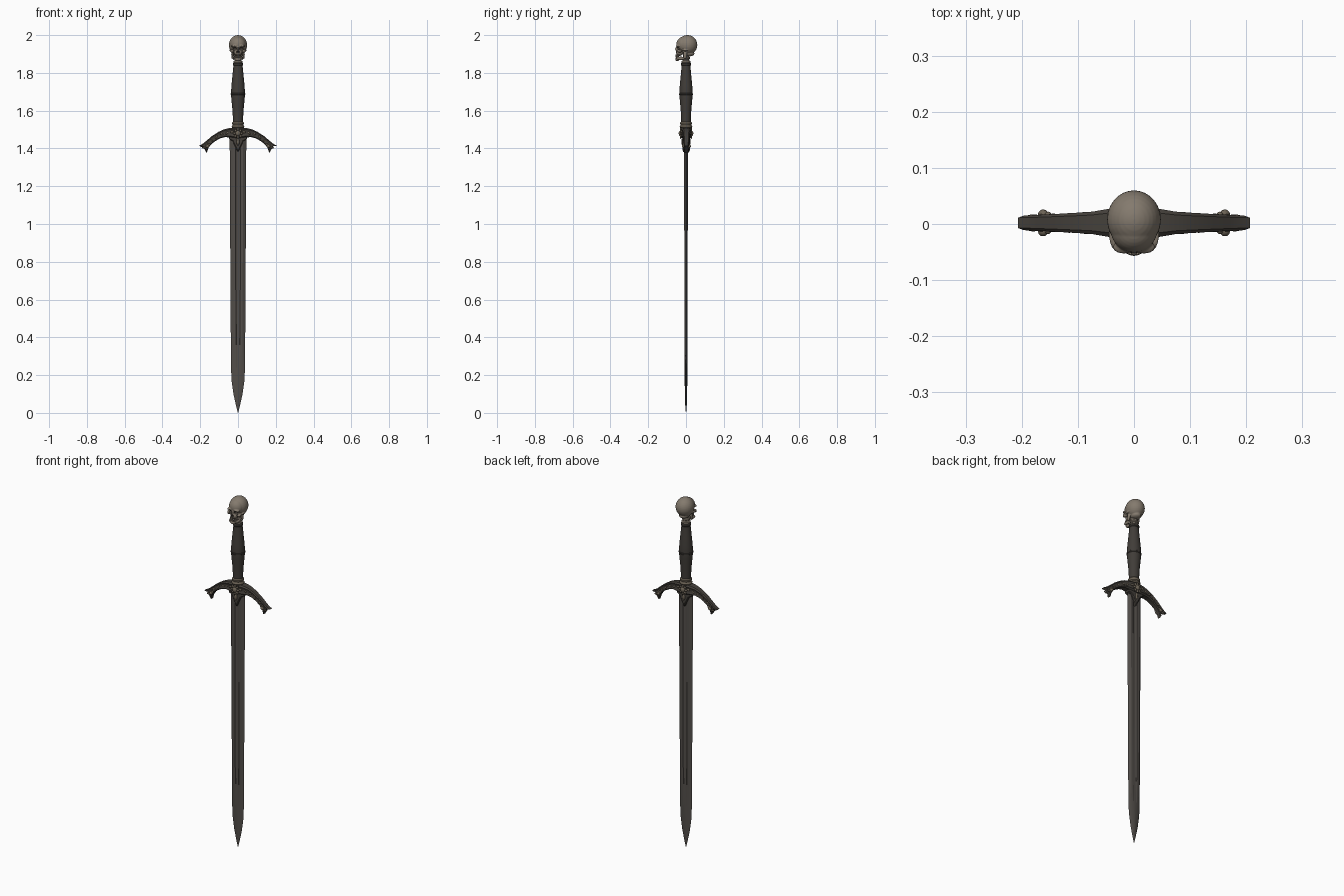
import bpy, bmesh, math
from mathutils import Matrix, Vector

if "Cube" in bpy.data.objects:
    bpy.data.objects.remove(bpy.data.objects["Cube"])


def material(name, rgb):
    m = bpy.data.materials.new(name)
    m.diffuse_color = (*rgb, 1)
    m.use_nodes = True
    m.node_tree.nodes["Principled BSDF"].inputs["Base Color"].default_value = m.diffuse_color
    return m


BONE = material("bone", (0.23, 0.195, 0.155))
HOLLOW = material("dark hollow", (0.05, 0.042, 0.034))
STEEL = material("dark steel", (0.085, 0.076, 0.068))
LEATHER = material("grip leather", (0.052, 0.046, 0.040))
IRON = material("guard iron", (0.058, 0.051, 0.043))
BRASS = material("old brass", (0.15, 0.125, 0.092))


def finish(name, bm, mats, angle=40):
    bmesh.ops.recalc_face_normals(bm, faces=bm.faces[:])
    me = bpy.data.meshes.new(name)
    bm.to_mesh(me)
    bm.free()
    ob = bpy.data.objects.new(name, me)
    bpy.context.collection.objects.link(ob)
    for m in mats:
        me.materials.append(m)
    smooth(ob, angle)
    return ob


def smooth(ob, angle):
    bpy.ops.object.select_all(action='DESELECT')
    ob.select_set(True)
    bpy.context.view_layer.objects.active = ob
    bpy.ops.object.shade_smooth_by_angle(angle=math.radians(angle))


def blob(bm, c, r, tilt=0, seg=20):
    m = Matrix.Translation(c) @ Matrix.Rotation(tilt, 4, 'Y') @ Matrix.Diagonal((*r, 1))
    bmesh.ops.create_uvsphere(bm, u_segments=seg, v_segments=seg // 2, radius=1, matrix=m)


def pair(bm, c, r, tilt=0, seg=20):
    for s in (-1, 1):
        blob(bm, (s * c[0], c[1], c[2]), r, s * tilt, seg)


def loft(bm, rings, caps=True):
    rows = [[bm.verts.new(p) for p in ring] for ring in rings]
    n = len(rows[0])
    for a, b in zip(rows, rows[1:]):
        for i in range(n):
            bm.faces.new((a[i], a[(i + 1) % n], b[(i + 1) % n], b[i]))
    if caps:
        bm.faces.new(rows[0])
        bm.faces.new(rows[-1])
    return rows


def lathe(name, profile, mat, sy=1.0, n=32, angle=35):
    bm = bmesh.new()
    loft(bm, [[(r * math.cos(2 * math.pi * i / n), sy * r * math.sin(2 * math.pi * i / n), z)
               for i in range(n)] for r, z in profile])
    return finish(name, bm, [mat], angle)


# blade: bevelled edges with a hollow fuller on both faces, fading at the point
bm = bmesh.new()
rings = []
for z, w, t, f in [(1.48, .044, .0095, 1), (1.2, .043, .0095, 1), (.7, .040, .009, 1),
                   (.36, .038, .008, .8), (.24, .037, .0075, 0), (.17, .034, .007, 0),
                   (.10, .024, .006, 0), (.05, .013, .005, 0), (0, .0006, .0006, 0)]:
    side = [(-.62, 1), (-.30, 1), (-.2, 1 - .45 * f), (0, 1 - .65 * f),
            (.2, 1 - .45 * f), (.30, 1), (.62, 1)]
    if f == 0:
        side = [(x, 1 - .55 * abs(x)) for x, _ in side]
    ring = [(-w, 0, z)] + [(x * w, -t * y, z) for x, y in side] + [(w, 0, z)]
    ring += [(x * w, t * y, z) for x, y in reversed(side)]
    rings.append(ring)
loft(bm, rings)
finish("blade", bm, [STEEL], 15)

# guard: drooping arms with flared, notched ends
bm = bmesh.new()
half = [(.0, 1.512, .0, 1.455, .029), (.045, 1.508, .043, 1.458, .025), (.075, 1.501, .069, 1.460, .020),
        (.105, 1.487, .093, 1.454, .018), (.14, 1.464, .122, 1.438, .016), (.168, 1.440, .146, 1.418, .0145),
        (.188, 1.424, .158, 1.399, .0135), (.207, 1.414, .165, 1.375, .013)]
stations = [(-a, b, -c, d, e) for a, b, c, d, e in reversed(half[1:])] + half
sect = [(0, .7), (.14, 1), (.28, .85), (.5, .85), (.72, .85), (.86, 1), (1, .7)]
rings = []
for k, (tx, tz, bx, bz, d) in enumerate(stations):
    end = k in (0, len(stations) - 1)
    pts = []
    for f, q in sect + [(f, -q) for f, q in reversed(sect)]:
        n = .011 * math.sin(math.pi * f) if end else 0
        s = 1 if tx > 0 else -1
        pts.append((tx + (bx - tx) * f - s * n, .002 - d * q, tz + (bz - tz) * f + n))
    rings.append(pts)
loft(bm, rings)
finish("guard", bm, [IRON], 30)

# raised scroll work on both faces of each arm
bm = bmesh.new()
for s in (-1, 1):
    for y in (-1, 1):
        for k in range(1, 7):
            tx, tz, bx, bz, d = half[k]
            tx2, tz2, bx2, bz2, d2 = half[min(k + 1, 7)]
            x, z = (tx + bx + tx2 + bx2) / 4, (tz + bz + tz2 + bz2) / 4
            lean = math.atan2(tz - tz2, tx2 - tx)
            blob(bm, (s * x, .002 + y * d2 * .9, z), (.011, .0035, .0045),
                 s * (lean + (.6 if k % 2 else -.6)), 12)
        blob(bm, (s * .162, .002 + y * .015, 1.412), (.010, .009, .008), s * .7, 14)
        blob(bm, (s * .153, .002 + y * .014, 1.421), (.006, .006, .006), 0, 12)
finish("guard_scrolls", bm, [BRASS])

# languet shield where guard meets the blade
bm = bmesh.new()
outline = [(-.05, 1.475), (-.046, 1.448), (-.030, 1.440), (-.018, 1.415), (0, 1.380),
           (.018, 1.415), (.030, 1.440), (.046, 1.448), (.05, 1.475), (.03, 1.5), (-.03, 1.5)]
loft(bm, [[(x * k, y, 1.45 + (z - 1.45) * k) for x, z in outline]
          for k, y in ((.85, -.018), (1, -.014), (1, .016), (.85, .020))])
finish("languet", bm, [IRON], 25)

# central bosses with petals, front and back
bm = bmesh.new()
for y in (-1, 1):
    blob(bm, (0, y * .028, 1.480), (.014, .011, .015))
    for k in range(8):
        a = k * math.pi / 4
        blob(bm, (.019 * math.cos(a), y * .027, 1.480 + .021 * math.sin(a)), (.008, .006, .006), -a, 12)
    blob(bm, (0, y * .019, 1.435), (.008, .006, .019), 0, 12)
    pair(bm, (.032, y * .024, 1.487), (.009, .006, .006), .3, 12)
finish("guard_bosses", bm, [BRASS])

# grip with swelling middle, bands and collar
lathe("grip", [(.026, 1.52), (.027, 1.56), (.030, 1.61), (.035, 1.66), (.037, 1.69),
               (.035, 1.73), (.030, 1.78), (.025, 1.83), (.024, 1.85)], LEATHER, .95)
lathe("grip_band", [(.036, 1.682), (.0385, 1.685), (.0385, 1.691), (.036, 1.694)], LEATHER, .95)
lathe("lower_collar", [(.030, 1.508), (.034, 1.514), (.030, 1.521), (.028, 1.525), (.031, 1.530),
                       (.031, 1.536), (.026, 1.542)], BRASS)
lathe("upper_collar", [(.024, 1.838), (.027, 1.842), (.027, 1.850), (.022, 1.855)], LEATHER)

# neck bones under the skull
lathe("neck", [(.020, 1.850), (.024, 1.856), (.023, 1.863), (.017, 1.867), (.016, 1.870), (.022, 1.875),
               (.021, 1.882), (.016, 1.886), (.018, 1.905)], BONE)

# skull: overlapping masses fused together
bm = bmesh.new()
blob(bm, (0, .008, 1.948), (.048, .052, .052), 0, 32)
blob(bm, (0, -.012, 1.950), (.041, .039, .042), 0, 32)
pair(bm, (.018, -.041, 1.943), (.020, .012, .007), .15)
pair(bm, (.030, -.034, 1.916), (.012, .013, .008), .3)
pair(bm, (.040, -.012, 1.920), (.005, .026, .005))
blob(bm, (0, -.034, 1.908), (.022, .019, .018))
blob(bm, (0, -.050, 1.927), (.005, .008, .011))
blob(bm, (0, -.046, 1.872), (.017, .011, .010))
pair(bm, (.021, -.028, 1.877), (.007, .025, .009))
pair(bm, (.030, -.005, 1.896), (.006, .010, .023))
blob(bm, (0, .015, 1.902), (.026, .030, .015))
skull = finish("skull", bm, [BONE, HOLLOW])
mod = skull.modifiers.new("fuse", 'REMESH')
mod.mode = 'VOXEL'
mod.voxel_size = .0022
mod = skull.modifiers.new("soften", 'SMOOTH')
mod.factor = .5
mod.iterations = 4

# eye and nose hollows
bm = bmesh.new()
pair(bm, (.0185, -.048, 1.927), (.0125, .017, .0105), .2)
pair(bm, (.0045, -.055, 1.911), (.0042, .013, .007), -.3)
for f in bm.faces:
    f.material_index = 1
cutter = finish("hollow_cutter", bm, [BONE, HOLLOW])
cutter.hide_render = True
mod = skull.modifiers.new("hollows", 'BOOLEAN')
mod.operation = 'DIFFERENCE'
mod.solver = 'EXACT'
mod.object = cutter
dg = bpy.context.evaluated_depsgraph_get()
dg.update()
skull_mesh = bpy.data.meshes.new_from_object(skull.evaluated_get(dg))
skull.modifiers.clear()
skull.data = skull_mesh
bpy.data.objects.remove(cutter)
smooth(skull, 40)

# two rows of teeth
bm = bmesh.new()
for z, r in ((1.8925, .0215), (1.8835, .020)):
    for k in range(-4, 5):
        a = k * .3
        blob(bm, (r * math.sin(a), -.032 - r * math.cos(a), z), (.0031, .0031, .0052), 0, 10)
finish("teeth", bm, [BONE])
